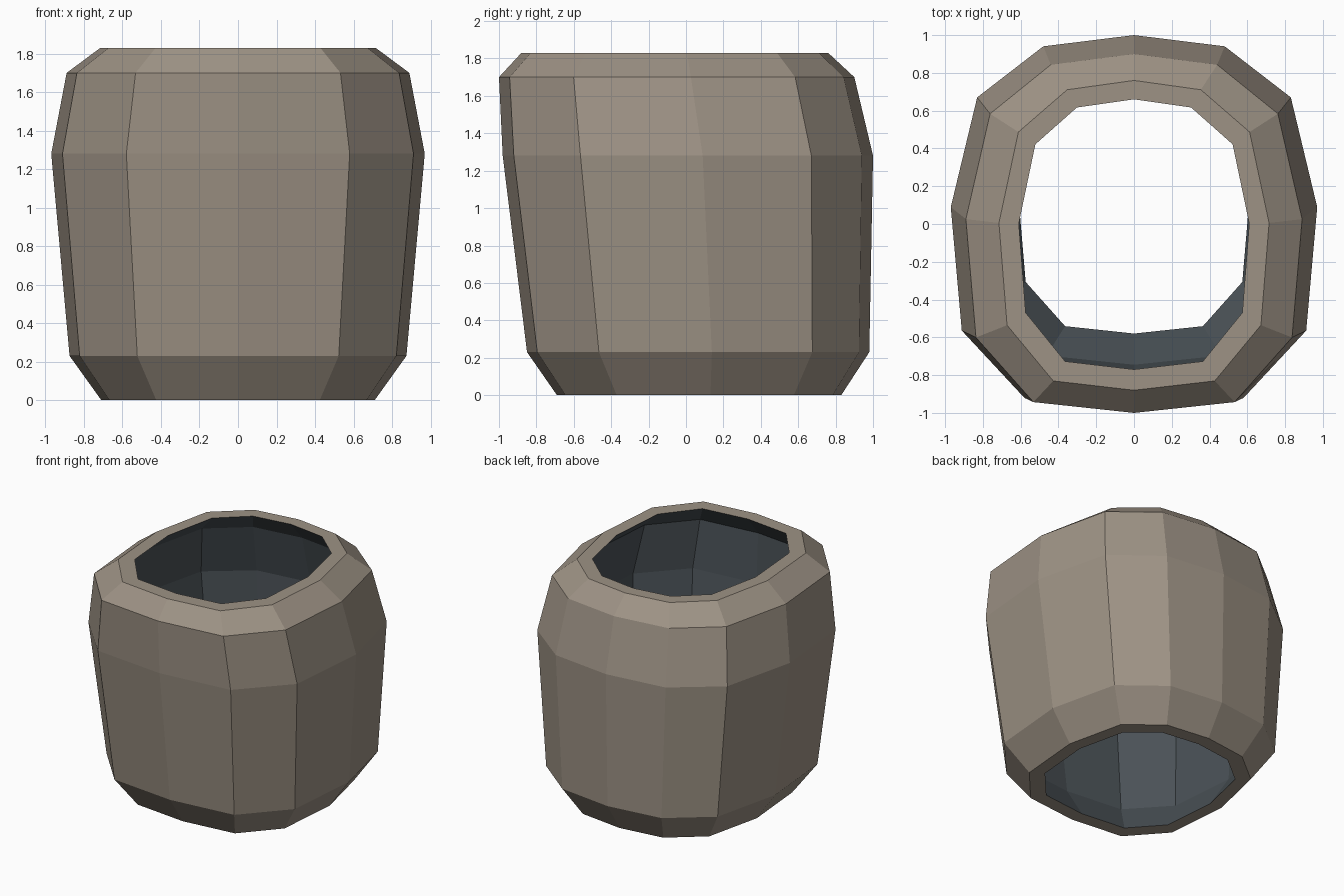
import bpy
import bmesh

old = bpy.data.objects.get("Cube")
if old:
    bpy.data.objects.remove(old, do_unlink=True)


def make_material(name, color):
    mat = bpy.data.materials.new(name)
    mat.use_nodes = True
    mat.diffuse_color = color
    mat.node_tree.nodes["Principled BSDF"].inputs["Base Color"].default_value = color
    return mat


taupe = make_material("taupe_cloth", (0.34, 0.29, 0.235, 1))
slate = make_material("slate_lining", (0.069, 0.084, 0.095, 1))

# Half of the twelve-sided cross-section, from back to front, mirrored in x
half = [(0, 1), (0.495, 0.94), (0.856, 0.667), (1, 0.08),
        (0.94, -0.58), (0.598, -0.94), (0, -1)]
outline = half + [(-x, y) for x, y in reversed(half[1:-1])]

# Rings as height, half width, half depth, centre y
outer = [(0, 0.71, 0.76, 0.07), (0.23, 0.875, 0.915, 0.065),
         (1.28, 0.97, 0.99, 0.01), (1.70, 0.89, 0.95, -0.05),
         (1.83, 0.715, 0.82, -0.06)]
inner = [(1.83, 0.61, 0.715, -0.055), (1.67, 0.79, 0.85, -0.05),
         (1.28, 0.87, 0.89, 0.01), (0.26, 0.775, 0.81, 0.065),
         (0, 0.61, 0.65, 0.07)]

bm = bmesh.new()
rings = [[bm.verts.new((x * w, cy + y * d, z)) for x, y in outline]
         for z, w, d, cy in outer + inner]

# Join each ring to the next, closing the loop under the bottom rim
count = len(outline)
for r, lower in enumerate(rings):
    upper = rings[(r + 1) % len(rings)]
    lining = len(outer) <= r < len(rings) - 1
    for i in range(count):
        j = (i + 1) % count
        face = bm.faces.new((lower[i], lower[j], upper[j], upper[i]))
        face.material_index = int(lining)
bmesh.ops.recalc_face_normals(bm, faces=bm.faces)

mesh = bpy.data.meshes.new("hollow_band")
bm.to_mesh(mesh)
bm.free()
mesh.materials.append(taupe)
mesh.materials.append(slate)
band = bpy.data.objects.new("hollow_band", mesh)
bpy.context.collection.objects.link(band)
